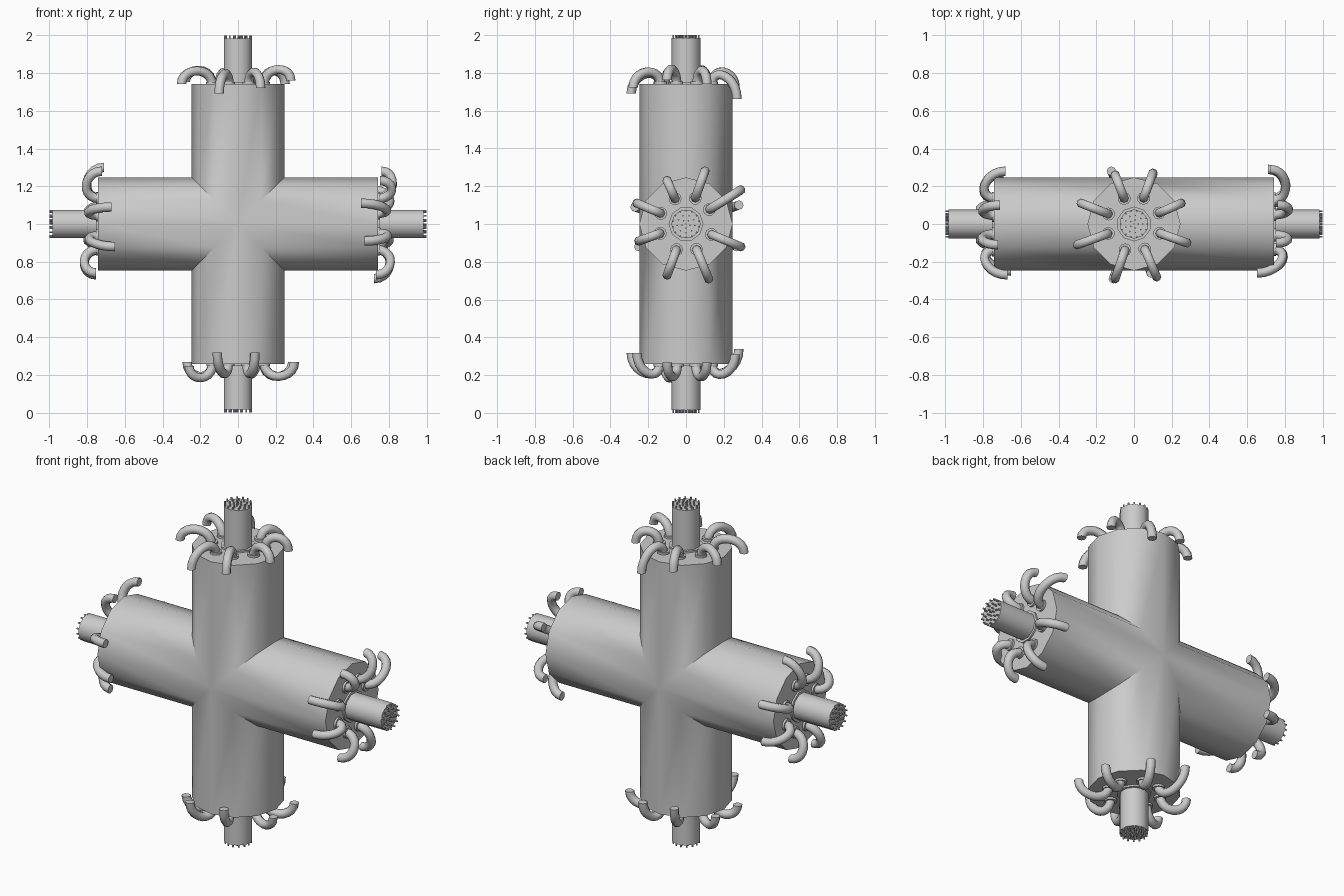
import bpy, bmesh, math
from mathutils import Matrix, Vector

if "Cube" in bpy.data.objects:
    bpy.data.objects.remove(bpy.data.objects["Cube"])

R, L, SIDES = 0.247, 0.742, 12      # arm radius, length from hub, side count
STEM_R, STEM_END = 0.078, 0.985
names = ["top", "right", "bottom", "left"]

# tentacle tips per arm: (across, depth, height above the end face)
TIPS = [
    [(.10, .27, -.08), (.25, .11, 0), (.28, -.10, .02), (.12, -.28, -.02),
     (-.10, -.29, -.05), (-.30, -.11, 0), (-.28, .11, .01), (-.10, .26, -.02)],
    [(-.28, .10, .02), (-.18, .29, -.02), (.12, .29, -.03), (.29, .12, -.02),
     (.27, -.10, -.01), (.09, -.25, -.07), (-.11, -.26, -.09), (-.23, -.10, .01)],
    [(.27, .11, -.01), (.12, .28, -.08), (-.10, .26, -.05), (-.29, .11, -.01),
     (-.30, -.10, -.01), (-.09, -.26, -.06), (.11, -.29, -.06), (.26, -.11, .01)],
    [(.30, .10, -.03), (.10, .28, -.06), (-.12, .27, -.05), (-.27, .10, .01),
     (-.26, -.11, .01), (-.12, -.25, -.09), (.09, -.27, -.07), (.28, -.11, -.02)],
]


def finish(name, bm, mat, angle=40):
    bmesh.ops.recalc_face_normals(bm, faces=bm.faces)
    me = bpy.data.meshes.new(name)
    bm.to_mesh(me)
    bm.free()
    ob = bpy.data.objects.new(name, me)
    bpy.context.collection.objects.link(ob)
    ob.matrix_world = mat
    bpy.ops.object.select_all(action='DESELECT')
    ob.select_set(True)
    bpy.context.view_layer.objects.active = ob
    bpy.ops.object.shade_smooth_by_angle(angle=math.radians(angle))
    return ob


def add_cyl(bm, r, z0, z1, sides, x=0, y=0):
    bmesh.ops.create_cone(bm, cap_ends=True, segments=sides, radius1=r, radius2=r,
                          depth=z1 - z0, matrix=Matrix.Translation((x, y, (z0 + z1) / 2)))


def polar(r, a):
    return r * math.cos(a), r * math.sin(a)


def arm_matrix(k):
    return Matrix.Translation((0, 0, 1)) @ Matrix.Rotation(k * math.pi / 2, 4, 'Y')


# cross body: four prisms mitred together at the hub
bm = bmesh.new()
for k in range(4):
    rot = Matrix.Rotation(k * math.pi / 2, 4, 'Y')
    inner, outer = [], []
    for i in range(SIDES):
        x, y = polar(R, 2 * math.pi * i / SIDES)
        inner.append(bm.verts.new(rot @ Vector((x, y, abs(x)))))
        outer.append(bm.verts.new(rot @ Vector((x, y, L))))
    for i in range(SIDES):
        j = (i + 1) % SIDES
        bm.faces.new((inner[i], inner[j], outer[j], outer[i]))
    bm.faces.new(outer)
bmesh.ops.remove_doubles(bm, verts=bm.verts, dist=0.0005)
finish("cross_body", bm, Matrix.Translation((0, 0, 1)))

for k, name in enumerate(names):
    mat = arm_matrix(k)

    # stem with a low collar
    bm = bmesh.new()
    add_cyl(bm, STEM_R, L - 0.01, STEM_END, 10)
    add_cyl(bm, STEM_R + 0.014, L - 0.01, L + 0.01, 10)
    finish(name + "_stem", bm, mat)

    # tiny bristles on the stem tip
    bm = bmesh.new()
    for r, n in ((0.07, 14), (0.046, 9), (0.022, 5)):
        for i in range(n):
            x, y = polar(r, 2 * math.pi * i / n)
            add_cyl(bm, 0.0045, STEM_END - 0.005, 1.0, 6, x, y)
    add_cyl(bm, 0.0045, STEM_END - 0.005, 1.0, 6)
    finish(name + "_bristles", bm, mat)

    # sockets where the tentacles leave the end face
    bm = bmesh.new()
    curve = bpy.data.curves.new(name + "_tentacles", 'CURVE')
    curve.dimensions = '3D'
    curve.bevel_depth = 0.025
    curve.bevel_resolution = 2
    curve.resolution_u = 10
    curve.use_fill_caps = True
    for tx, ty, h in TIPS[k]:
        bx, by = polar(0.145, math.atan2(ty, tx))
        add_cyl(bm, 0.034, L - 0.01, L + 0.012, 10, bx, by)
        # hooked tentacle: rises from the face, bends outward and back
        base, tip = Vector((bx, by, L - 0.01)), Vector((tx, ty, L + h))
        s = curve.splines.new('BEZIER')
        s.bezier_points.add(1)
        for p, co, before, after in (
                (s.bezier_points[0], base, -0.1, 0.11),
                (s.bezier_points[1], tip, 0.09 - h * 0.4, -0.1)):
            p.handle_left_type = p.handle_right_type = 'FREE'
            p.co = co
            p.handle_left = co + Vector((0, 0, before))
            p.handle_right = co + Vector((0, 0, after))
    finish(name + "_sockets", bm, mat)
    ob = bpy.data.objects.new(name + "_tentacles", curve)
    bpy.context.collection.objects.link(ob)
    ob.matrix_world = mat
    bpy.ops.object.select_all(action='DESELECT')
    ob.select_set(True)
    bpy.context.view_layer.objects.active = ob
    bpy.ops.object.convert(target='MESH')
    bpy.ops.object.shade_smooth_by_angle(angle=math.radians(50))
